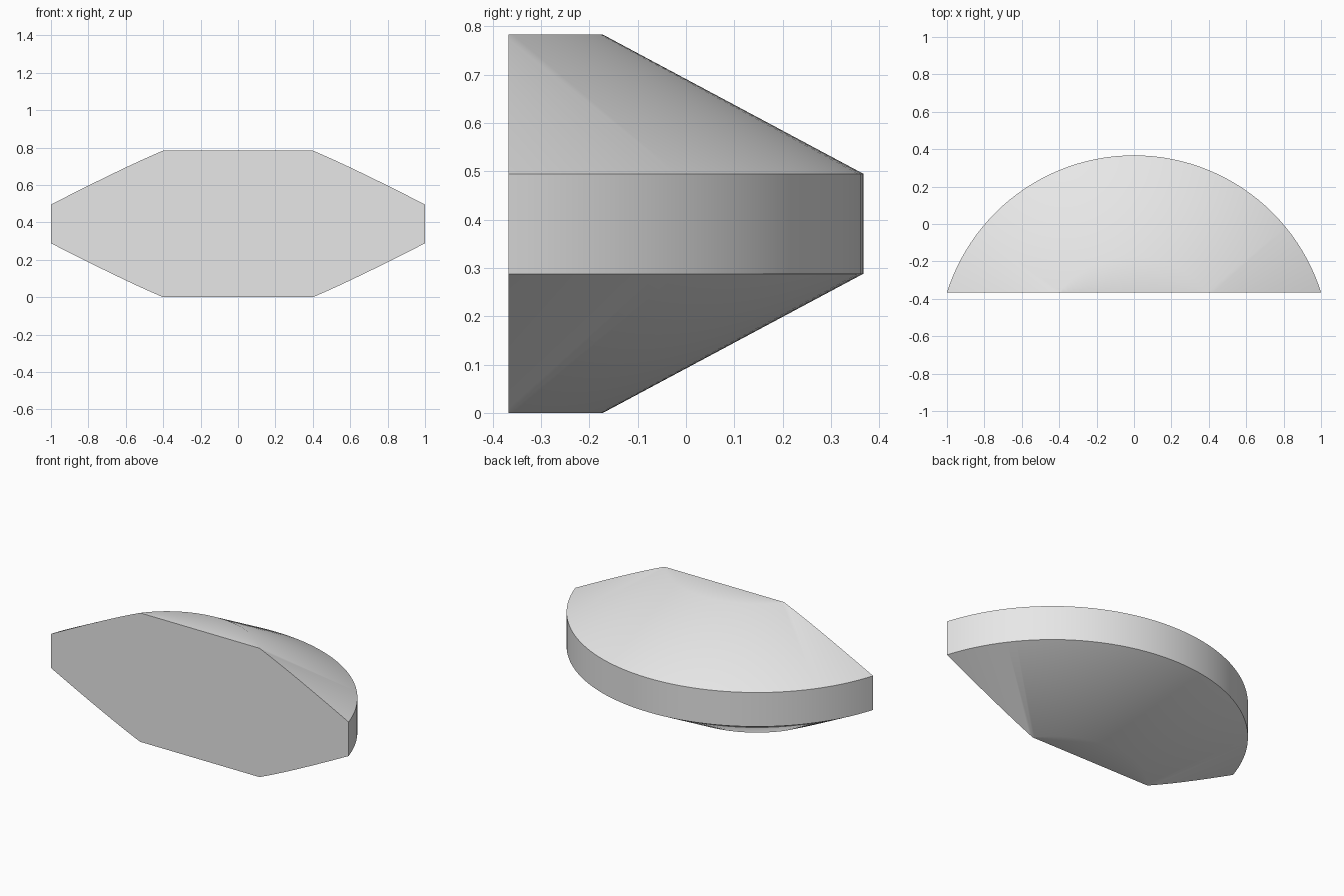
import bpy
import bmesh
import math
from mathutils import Matrix, Vector

default_cube = bpy.data.objects.get("Cube")
if default_cube:
    bpy.data.objects.remove(default_cube, do_unlink=True)

# Overall dimensions
RIM_RADIUS = 1.049
CAP_RADIUS = 0.51
HEIGHT = 0.783
RIM_LOW, RIM_HIGH = 0.288, 0.495
FRONT_Y = -0.367
AXIS_Y = -FRONT_Y - RIM_RADIUS
SEGMENTS = 128

# Single grey material
grey = bpy.data.materials.new("light_grey")
grey.use_nodes = True
colour = (0.8, 0.8, 0.8, 1.0)
grey.diffuse_color = colour
grey.node_tree.nodes["Principled BSDF"].inputs["Base Color"].default_value = colour

# Revolve the double-bevelled disc profile around its axis
profile = [(0, 0), (CAP_RADIUS, 0), (RIM_RADIUS, RIM_LOW),
           (RIM_RADIUS, RIM_HIGH), (CAP_RADIUS, HEIGHT), (0, HEIGHT)]
bm = bmesh.new()
verts = [bm.verts.new((0, AXIS_Y + r, z)) for r, z in profile]
edges = [bm.edges.new(pair) for pair in zip(verts, verts[1:])]
bmesh.ops.spin(bm, geom=verts + edges, cent=(0, AXIS_Y, 0), axis=(0, 0, 1),
               angle=math.tau, steps=SEGMENTS)
bmesh.ops.remove_doubles(bm, verts=bm.verts, dist=0.0005)

# Slice off the front and close it with one flat face
cut = bmesh.ops.bisect_plane(bm, geom=bm.verts[:] + bm.edges[:] + bm.faces[:],
                             plane_co=(0, FRONT_Y, 0), plane_no=(0, -1, 0),
                             clear_outer=True)
rim = [e for e in cut["geom_cut"] if isinstance(e, bmesh.types.BMEdge)]
bmesh.ops.contextual_create(bm, geom=rim)
bmesh.ops.recalc_face_normals(bm, faces=bm.faces)

mesh = bpy.data.meshes.new("bevelled_disc_segment")
bm.to_mesh(mesh)
bm.free()
mesh.materials.append(grey)
body = bpy.data.objects.new("bevelled_disc_segment", mesh)
bpy.context.collection.objects.link(body)

# Smooth curved walls, keep the rim and the flat cut crisp
bpy.ops.object.select_all(action='DESELECT')
body.select_set(True)
bpy.context.view_layer.objects.active = body
bpy.ops.object.shade_smooth_by_angle(angle=math.radians(30))
